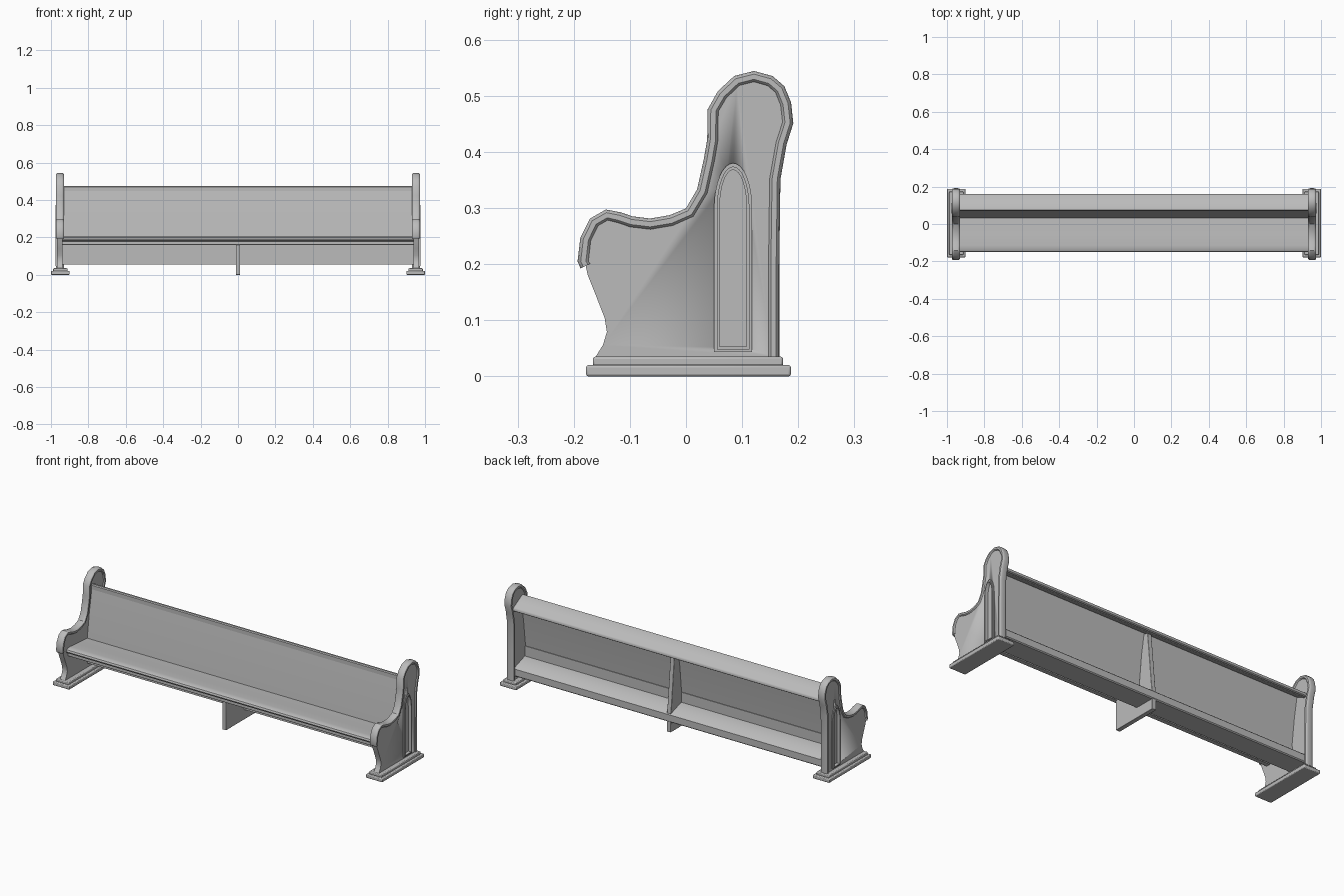
import bpy, bmesh, math
from mathutils import Vector

cube = bpy.data.objects.get("Cube")
if cube:
    bpy.data.objects.remove(cube)

grey = bpy.data.materials.new("plain_grey")
grey.use_nodes = True
grey.diffuse_color = (0.5, 0.5, 0.5, 1)
grey.node_tree.nodes["Principled BSDF"].inputs["Base Color"].default_value = (0.5, 0.5, 0.5, 1)


def finish(name, bm, bevel=0.0, segments=2):
    bmesh.ops.recalc_face_normals(bm, faces=bm.faces)
    mesh = bpy.data.meshes.new(name)
    bm.to_mesh(mesh)
    bm.free()
    mesh.materials.append(grey)
    obj = bpy.data.objects.new(name, mesh)
    bpy.context.collection.objects.link(obj)
    if bevel:
        mod = obj.modifiers.new("soft_edges", "BEVEL")
        mod.width, mod.segments, mod.limit_method = bevel, segments, "ANGLE"
    bpy.ops.object.select_all(action="DESELECT")
    obj.select_set(True)
    bpy.context.view_layer.objects.active = obj
    bpy.ops.object.shade_smooth_by_angle(angle=math.radians(35))
    return obj


def extrude(name, profile, x0, x1, bevel=0.0):
    """Side profile (y, z) pulled from x0 to x1."""
    bm = bmesh.new()
    face = bm.faces.new([bm.verts.new((x0, y, z)) for y, z in profile])
    moved = bmesh.ops.extrude_face_region(bm, geom=[face])["geom"]
    verts = [g for g in moved if isinstance(g, bmesh.types.BMVert)]
    bmesh.ops.translate(bm, verts=verts, vec=(x1 - x0, 0, 0))
    return finish(name, bm, bevel)


def box(y0, y1, z0, z1):
    return [(y0, z0), (y1, z0), (y1, z1), (y0, z1)]


def inset_path(points, d):
    """Open path shifted to its right-hand side."""
    out = []
    for i, p in enumerate(points):
        a, b = points[max(i - 1, 0)], points[min(i + 1, len(points) - 1)]
        t = (Vector(b) - Vector(a)).normalized()
        out.append((p[0] + t.y * d, p[1] - t.x * d))
    return out


def sweep(name, path, x, half_x, half_n, sides=12):
    """Rounded bar swept along a (y, z) path."""
    bm = bmesh.new()
    rings = []
    outer = inset_path(path, -1)
    for p, q in zip(path, outer):
        n = Vector(q) - Vector(p)
        ring = []
        for k in range(sides):
            a = math.tau * (k + 0.5) / sides
            c, s = math.cos(a), math.sin(a)
            u = math.copysign(abs(c) ** 0.6, c) * half_x
            v = math.copysign(abs(s) ** 0.6, s) * half_n
            ring.append(bm.verts.new((x + u, p[0] + n.x * v, p[1] + n.y * v)))
        rings.append(ring)
    for r, t in zip(rings, rings[1:]):
        for k in range(sides):
            m = (k + 1) % sides
            bm.faces.new((r[k], r[m], t[m], t[k]))
    bm.faces.new(rings[0])
    bm.faces.new(rings[-1])
    return finish(name, bm)


def arch(half, bottom, spring, top, centre=0.084):
    pts = [(centre + half, bottom)]
    for k in range(17):
        a = math.pi * k / 16
        pts.append((centre + half * math.cos(a), spring + (top - spring) * math.sin(a)))
    return pts + [(centre - half, bottom)]


def frame(name, outer, inner, x0, x1):
    """Flat moulding between two matching outlines."""
    bm = bmesh.new()
    loops = [[bm.verts.new((x, y, z)) for y, z in o]
             for x, o in ((x0, outer), (x1, outer), (x1, inner), (x0, inner))]
    n = len(outer)
    for j in range(4):
        a, b = loops[j], loops[(j + 1) % 4]
        for k in range(n):
            m = (k + 1) % n
            bm.faces.new((a[k], a[m], b[m], b[k]))
    return finish(name, bm)


# Bench end outline, from the arm nose over the back to the floor
rim_outline = [(-.188, .193), (-.193, .205), (-.188, .247), (-.171, .281), (-.143, .297),
               (-.116, .292), (-.096, .285), (-.064, .281), (-.029, .287), (0, .299),
               (.02, .333), (.032, .387), (.038, .422), (.039, .476), (.057, .508),
               (.086, .535), (.121, .544), (.154, .535), (.175, .517), (.187, .488),
               (.191, .451), (.179, .413), (.168, .351), (.166, .2), (.166, .035)]
rim_path = inset_path(rim_outline, 0.01)
front_edge = [(-.161, .035), (-.148, .056), (-.141, .079), (-.145, .104), (-.159, .14), (-.175, .18)]

for side, s in (("left", 1), ("right", -1)):
    # Panel with a sunk arch on the outer face
    panel = extrude(side + "_end_panel", rim_path + front_edge, s * 0.937, s * 0.967)
    cutter = extrude("arch_cutter", arch(.025, .052, .30, .37), s * 0.957, s * 0.99)
    cutter.hide_render = True
    mod = panel.modifiers.new("sunk_arch", "BOOLEAN")
    mod.operation, mod.object, mod.solver = "DIFFERENCE", cutter, "EXACT"
    bpy.context.view_layer.objects.active = panel
    bpy.ops.object.modifier_apply(modifier=mod.name)
    bpy.data.objects.remove(cutter)
    # Arch mouldings and rounded rim
    frame(side + "_arch_outer_moulding", arch(.034, .043, .30, .38), arch(.028, .049, .30, .373),
          s * 0.962, s * 0.972)
    frame(side + "_arch_inner_moulding", arch(.029, .048, .30, .374), arch(.024, .053, .30, .368),
          s * 0.958, s * 0.976)
    sweep(side + "_end_rim", rim_path, s * 0.952, 0.021, 0.0105)
    # Stepped foot
    extrude(side + "_foot_lower", box(-.178, .187, 0, .02), s * 0.9, s * 1.0, 0.004)
    extrude(side + "_foot_upper", box(-.166, .173, .018, .035), s * 0.912, s * 0.988, 0.004)

# Seat with rounded nose, and the rail below it
W = 0.94
extrude("seat", [(-.138, .178), (-.147, .182), (-.151, .190), (-.147, .199), (-.137, .204),
                 (-.115, .205), (-.06, .201), (0, .196), (.045, .194), (.05, .176)], -W, W)
extrude("seat_apron", box(-.135, -.11, .16, .18), -W, W, 0.002)
extrude("seat_underboard", box(-.112, .045, .165, .18), -W, W)

# Backrest, lower board and rails
extrude("backrest", [(.03, .185), (.05, .33), (.072, .455), (.092, .455), (.07, .33), (.052, .18)], -W, W)
extrude("lower_back_board", box(.034, .056, .056, .185), -W, W)
extrude("top_rail", [(.07, .448), (.07, .47), (.074, .475), (.084, .475), (.156, .434), (.16, .428),
                     (.16, .418), (.155, .414), (.143, .414), (.09, .440)], -W, W)
extrude("lower_rail", [(.05, .055), (.05, .13), (.063, .13), (.146, .102), (.152, .096),
                       (.152, .06), (.147, .055)], -W, W)

# Centre support: foot plate under the seat and tapered post behind the back
extrude("centre_foot", [(-.12, 0), (.15, 0), (.15, .06), (.05, .17), (-.12, .17)], -.012, .012, 0.002)
extrude("centre_post", [(.045, .10), (.148, .10), (.142, .15), (.115, .43), (.08, .44)], -.012, .012, 0.002)
